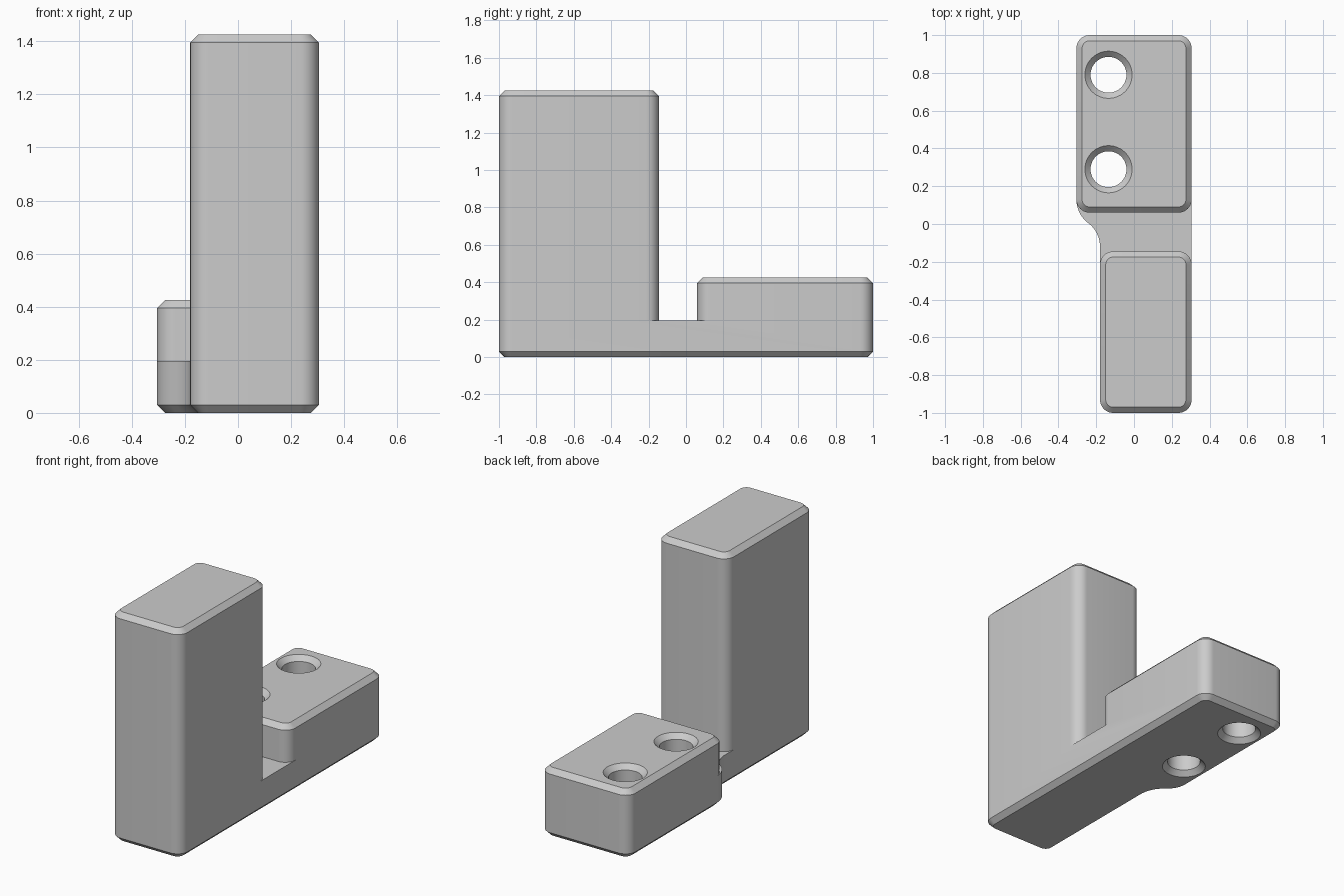
import bpy, bmesh
from math import sin, cos, pi, atan2, hypot, radians
from mathutils import Vector

cube = bpy.data.objects.get("Cube")
if cube:
    bpy.data.objects.remove(cube, do_unlink=True)

RIGHT, WIDE, NARROW = 0.305, -0.305, -0.18   # side planes
FLOOR, CHAMFER, RADIUS = 0.195, 0.03, 0.07

grey = bpy.data.materials.new("grey plastic")
grey.use_nodes = True
GREY = (0.6, 0.6, 0.6, 1)
grey.diffuse_color = GREY
grey.node_tree.nodes["Principled BSDF"].inputs["Base Color"].default_value = GREY


def arc(cx, cy, r, a0, a1, steps=10):
    """Points along an arc, angles in degrees."""
    angles = [radians(a0 + (a1 - a0) * i / steps) for i in range(steps + 1)]
    return [Vector((cx + r * cos(a), cy + r * sin(a))) for a in angles]


def corner(x, y, sx, sy):
    """Rounded corner of an anticlockwise outline; sx, sy point outward."""
    start = {(1, 1): 0, (-1, 1): 90, (-1, -1): 180, (1, -1): 270}[sx, sy]
    return arc(x - sx * RADIUS, y - sy * RADIUS, RADIUS, start, start + 90)


def rounded_box(x0, x1, y0, y1):
    return (corner(x1, y1, 1, 1) + corner(x0, y1, -1, 1)
            + corner(x0, y0, -1, -1) + corner(x1, y0, 1, -1))


def inset(outline, d):
    """Move an anticlockwise outline inward by d."""
    result = []
    for i, p in enumerate(outline):
        a = (p - outline[i - 1]).normalized()
        b = (outline[(i + 1) % len(outline)] - p).normalized()
        n = Vector((-a.y - b.y, a.x + b.x)).normalized()
        result.append(p + n * d / n.dot(Vector((-a.y, a.x))))
    return result


def loft(name, rings):
    """Closed solid through (outline, height) rings."""
    bm = bmesh.new()
    loops = [[bm.verts.new((p.x, p.y, z)) for p in o] for o, z in rings]
    for low, high in zip(loops, loops[1:]):
        for i in range(len(low)):
            j = (i + 1) % len(low)
            bm.faces.new((low[i], low[j], high[j], high[i]))
    bm.faces.new(loops[0][::-1])
    bm.faces.new(loops[-1])
    mesh = bpy.data.meshes.new(name)
    bm.to_mesh(mesh)
    bm.free()
    mesh.materials.append(grey)
    obj = bpy.data.objects.new(name, mesh)
    bpy.context.collection.objects.link(obj)
    return obj


def block(name, outline, top):
    return loft(name, [(outline, FLOOR), (outline, top - CHAMFER),
                       (inset(outline, CHAMFER), top)])


def combine(target, tool, operation):
    mod = target.modifiers.new(operation, 'BOOLEAN')
    mod.object, mod.operation, mod.solver = tool, operation, 'EXACT'
    bpy.context.view_layer.objects.active = target
    bpy.ops.object.modifier_apply(modifier=mod.name)
    bpy.data.objects.remove(tool, do_unlink=True)


# Base with an S-shaped step from the wide to the narrow part
dx, dy = (NARROW - WIDE) / 2, 0.125
turn = 2 * atan2(dx, dy)
bend, y_start = dy / sin(turn), 0.13
deg = turn * 180 / pi
s_curve = (arc(WIDE + bend, y_start, bend, 180, 180 + deg)
           + arc(NARROW - bend, y_start - 2 * dy, bend, deg, 0)[1:])
base_outline = (corner(RIGHT, 1, 1, 1) + corner(WIDE, 1, -1, 1) + s_curve
                + corner(NARROW, -1, -1, -1) + corner(RIGHT, -1, 1, -1))
bracket = loft("bracket", [(inset(base_outline, CHAMFER), 0),
                           (base_outline, CHAMFER), (base_outline, FLOOR)])

# Tall upright block and low mounting block
combine(bracket, block("upright", rounded_box(NARROW, RIGHT, -1, -0.145), 1.425), 'UNION')
combine(bracket, block("mount", rounded_box(WIDE, RIGHT, 0.06, 1), 0.425), 'UNION')

# Screw holes, countersunk at both ends
for y in (0.29, 0.79):
    profile = [(0.135, -0.01), (0.125, 0), (0.095, 0.03),
               (0.095, 0.395), (0.125, 0.425), (0.135, 0.435)]
    rings = [(arc(-0.135, y, r, 0, 360, 48)[:-1], z) for r, z in profile]
    combine(bracket, loft("screw_hole", rings), 'DIFFERENCE')

# Merge flat regions and shade the rounded edges
bm = bmesh.new()
bm.from_mesh(bracket.data)
bmesh.ops.remove_doubles(bm, verts=bm.verts, dist=0.0002)
bmesh.ops.dissolve_limit(bm, angle_limit=radians(0.5), verts=bm.verts, edges=bm.edges)
bm.to_mesh(bracket.data)
bm.free()
bpy.ops.object.select_all(action='DESELECT')
bracket.select_set(True)
bpy.context.view_layer.objects.active = bracket
bpy.ops.object.shade_smooth_by_angle(angle=radians(30))
